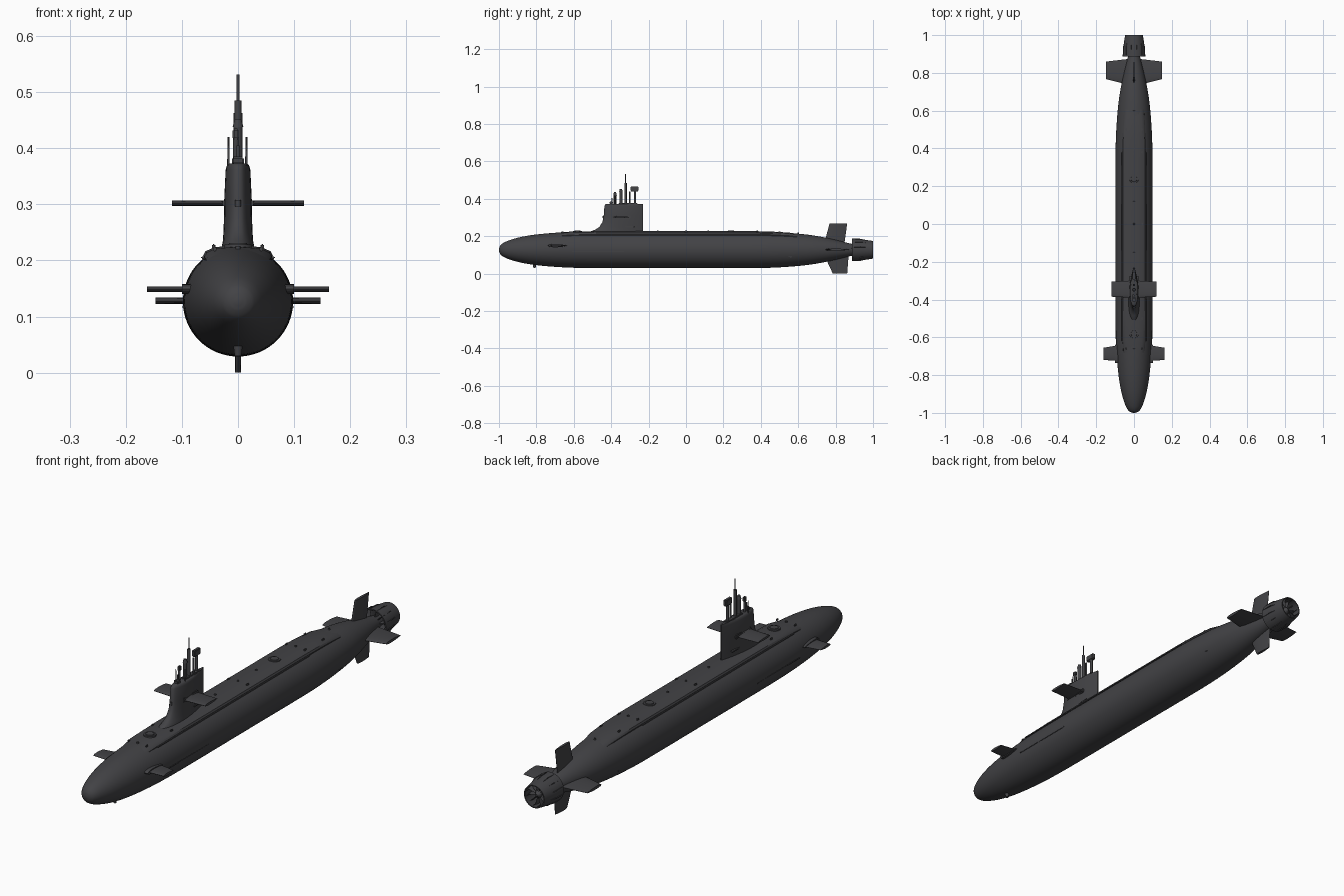
import bpy, bmesh, math
from mathutils import Vector as V

if "Cube" in bpy.data.objects:
    bpy.data.objects.remove(bpy.data.objects["Cube"])

AXIS = 0.127


def mat(name, c):
    m = bpy.data.materials.new(name)
    m.diffuse_color = (*c, 1)
    m.use_nodes = True
    m.node_tree.nodes["Principled BSDF"].inputs["Base Color"].default_value = m.diffuse_color
    return m


GREY = mat("hull dark grey", (0.055, 0.055, 0.06))


def make(name, bm, smooth=30):
    bmesh.ops.recalc_face_normals(bm, faces=bm.faces)
    me = bpy.data.meshes.new(name)
    bm.to_mesh(me)
    bm.free()
    ob = bpy.data.objects.new(name, me)
    bpy.context.collection.objects.link(ob)
    me.materials.append(GREY)
    bpy.ops.object.select_all(action='DESELECT')
    ob.select_set(True)
    bpy.context.view_layer.objects.active = ob
    bpy.ops.object.shade_smooth_by_angle(angle=math.radians(smooth))
    return ob


def loft(name, rings, closed=True, caps=True, loop=False, smooth=30):
    bm = bmesh.new()
    rows = [[bm.verts.new(p) for p in r] for r in rings]
    n = len(rows[0])
    pairs = list(zip(rows, rows[1:])) + ([(rows[-1], rows[0])] if loop else [])
    for a, b in pairs:
        for i in range(n if closed else n - 1):
            j = (i + 1) % n
            bm.faces.new((a[i], a[j], b[j], b[i]))
    if caps:
        bm.faces.new(rows[0])
        bm.faces.new(rows[-1])
    return make(name, bm, smooth)


def ring(r, y, n=64, x=0, z=AXIS):
    return [(x + r * math.sin(2 * math.pi * i / n), y, z + r * math.cos(2 * math.pi * i / n)) for i in range(n)]


def post(name, x, y, z0, z1, r, r2=None, n=16):
    r2 = r if r2 is None else r2
    c = [(math.cos(2 * math.pi * i / n), math.sin(2 * math.pi * i / n)) for i in range(n)]
    return loft(name, [[(x + q * a, y + q * b, z) for a, b in c] for q, z in ((r, z0), (r2, z1))])


def box(name, x, y, z, sx, sy, sz, bevel=0.0):
    bm = bmesh.new()
    bmesh.ops.create_cube(bm, size=1)
    for v in bm.verts:
        v.co = (x + v.co.x * sx, y + v.co.y * sy, z + v.co.z * sz)
    if bevel:
        bmesh.ops.bevel(bm, geom=bm.edges[:], offset=bevel, segments=2, affect='EDGES')
    return make(name, bm)


def foil(le, te, w, n=14):
    """Rounded nose, thin tail: list of (y, half thickness offset)."""
    up = []
    for i in range(n + 1):
        t = (1 - math.cos(math.pi * i / n)) / 2
        h = w * (0.10 + 0.90 * min(1, math.sqrt(max(0, 1 - (1 - t / 0.35) ** 2)) if t < 0.35
                 else 1 - ((t - 0.35) / 0.65) ** 2))
        up.append((le + (te - le) * t, h if t > 0 else 0))
    return up + [(y, -h) for y, h in reversed(up[1:])]


def fin(name, base, d, nrm, root, tip, w):
    """root / tip = (distance along d, leading y, trailing y)"""
    d, nrm, base = V(d), V(nrm), V(base)
    rings = [[base + d * s + nrm * h + V((0, y, 0)) for y, h in foil(le, te, w)] for s, le, te in (root, tip)]
    return loft(name, rings, smooth=40)


# Hull: revolved profile
PROFILE = [(-1, .004), (-.997, .016), (-.988, .029), (-.965, .043), (-.92, .059), (-.87, .071), (-.8, .082),
           (-.7, .091), (-.6, .096), (-.45, .098), (0, .098), (.35, .098), (.45, .096), (.55, .0905),
           (.65, .081), (.72, .07), (.8, .053), (.86, .038), (.9, .029), (.96, .02), (.985, .004)]


def radius(y):
    for (a, p), (b, q) in zip(PROFILE, PROFILE[1:]):
        if y <= b:
            return p + (q - p) * (y - a) / (b - a)
    return PROFILE[-1][1]


def dense():
    out = []
    P = [PROFILE[0]] + PROFILE + [PROFILE[-1]]
    for k in range(1, len(P) - 2):
        p0, p1, p2, p3 = (V(p) for p in P[k - 1:k + 3])
        h = p2.x - p1.x
        m1 = (p2.y - p0.y) / (p2.x - p0.x) * h
        m2 = (p3.y - p1.y) / (p3.x - p1.x) * h
        for s in range(4):
            t = s / 4
            r = ((2 * t**3 - 3 * t**2 + 1) * p1.y + (t**3 - 2 * t**2 + t) * m1
                 + (-2 * t**3 + 3 * t**2) * p2.y + (t**3 - t**2) * m2)
            out.append((p1.x + h * t, r))
    return out + [PROFILE[-1]]


loft("hull", [ring(r, y) for y, r in dense()], smooth=50)

# Raised deck casing with shoulders, following the hull top
rings = []
for y, k in ((-.70, 0), (-.62, 1), (-.45, 1), (0, 1), (.35, 1), (.45, 1), (.55, .9), (.63, 0)):
    r = radius(y)
    half = [(0, .002), (12, .003), (24, .0075), (33, .0085), (37, .005), (39, -.003)]
    prof = [(-a, o) for a, o in reversed(half[1:])] + half
    rings.append([((r + o * k - (1 - k) * .002) * math.sin(math.radians(a)), y,
                   AXIS + (r + o * k - (1 - k) * .002) * math.cos(math.radians(a))) for a, o in prof])
loft("deck_casing", rings, closed=False, caps=False)

# Sail with swept fairing at its foot
levels = [(.20, -.535, .032), (.225, -.51, .029), (.235, -.485, .027), (.25, -.463, .026), (.275, -.447, .025),
          (.31, -.440, .0245), (.362, -.436, .022), (.370, -.432, .0195), (.373, -.426, .016)]
loft("sail", [[(h, y, z) for y, h in foil(le, -.23, w, 20)] for z, le, w in levels], smooth=45)

# Planes and rudders
for s, side in ((1, "right"), (-1, "left")):
    fin("sail_plane_" + side, (0, 0, .302), (s, 0, 0), (0, 0, 1), (.01, -.39, -.30), (.118, -.385, -.305), .005)
    fin("bow_plane_" + side, (0, 0, .149), (s, 0, 0), (0, 0, 1), (.07, -.725, -.64), (.162, -.72, -.655), .005)
    fin("bow_plane_root_" + side, (0, 0, .149), (s, 0, 0), (0, 0, 1), (.07, -.74, -.63), (.1, -.735, -.64), .009)
    fin("stern_plane_" + side, (0, 0, .128), (s, 0, 0), (0, 0, 1), (.02, .735, .875), (.147, .767, .86), .006)
fin("upper_rudder", (0, 0, AXIS), (0, 0, 1), (1, 0, 0), (.02, .735, .845), (.142, .768, .862), .0055)
fin("lower_rudder", (0, 0, AXIS), (0, 0, -1), (1, 0, 0), (.02, .735, .87), (.127, .785, .862), .0055)

# Pump-jet shroud, outer ribs and inner blades
loft("propulsor_shroud", [ring(r, y, 40) for r, y in ((.060, .888), (.058, .93), (.047, 1.0), (.043, 1.0), (.053, .93),
                                                     (.055, .888))], caps=False, loop=True)
N = 12
for i in range(N):
    a = 2 * math.pi * (i + .5) / N
    d = (math.sin(a), 0, math.cos(a))
    nrm = (math.cos(a), 0, -math.sin(a))
    fin("stator_vane_%d" % i, (0, 0, AXIS), d, nrm, (.018, .885, .92), (.057, .888, .925), .002)
    fin("shroud_rib_%d" % i, (0, 0, AXIS), d, nrm, (.042, .89, .998), (.061, .89, .935), .002)
    tw = V(nrm) * .8 + V((0, .6, 0))
    fin("rotor_blade_%d" % i, (0, 0, AXIS), d, tw, (.015, .94, .975), (.05, .945, .975), .003)

# Masts on the sail
post("main_periscope", 0, -.323, .36, .485, .0065)
post("periscope_tip", 0, -.323, .48, .531, .0025)
post("radar_mast", 0, -.272, .36, .445, .006)
box("radar_head", 0, -.275, .453, .016, .042, .026, .003)
post("snorkel_mast", 0, -.348, .36, .44, .008)
post("snorkel_cap", 0, -.348, .438, .452, .0095, .006)
post("sensor_mast", .004, -.300, .36, .44, .004)
post("forward_mast", -.004, -.380, .36, .425, .005)
box("forward_mast_head", -.004, -.380, .425, .012, .016, .02, .003)
post("whip_antenna_left", -.017, -.385, .36, .42, .0025, .0015)
post("whip_antenna_right", .015, -.37, .36, .42, .0025, .0015)
box("bridge_screen", 0, -.40, .378, .022, .02, .014, .003)
post("bridge_light", 0, -.395, .37, .405, .003)
box("mast_base", 0, -.31, .374, .022, .10, .006, .002)

# Sail side plates and lamp at the leading edge
for s in (1, -1):
    box("sail_plane_hub", s * .022, -.345, .302, .012, .10, .018, .004)
    box("sail_door", s * .0185, -.30, .25, .012, .05, .006, .001)
post("sail_lamp", 0, -.442, .296, .308, .005)

# Deck hatches, cleats, fairings
for y in (-.58, .24):
    post("hatch_rim", 0, y, .21, .2285, .026, .024, 24)
    post("hatch_lid", 0, y, .225, .231, .018, .016, 24)
for y in (-.66, -.5, 0, .38, .5):
    for s in (1, -1):
        a = math.radians(24)
        r = radius(y) + .009
        box("deck_cleat", s * r * math.sin(a), y, AXIS + r * math.cos(a), .006, .014, .009, .002)
for y in (-.66, -.15, 0, .12, .38, .6):
    post("deck_fitting", 0, y, AXIS + radius(y) - .01, AXIS + radius(y) + .006, .005, .004)
post("keel_sensor", 0, -.81, .03, .06, .006, .01)
for s, side in ((1, "right"), (-1, "left")):
    box("flank_strip_" + side, s * .0975, -.47, .117, .003, .28, .005, .001)
    box("shoulder_rail_" + side, s * .0625, -.12, .205, .006, 1.0, .004, .001)
    box("intake_cover_" + side, s * (radius(.55) - .002) * .9, .55, AXIS - .035, .006, .03, .012, .002)
